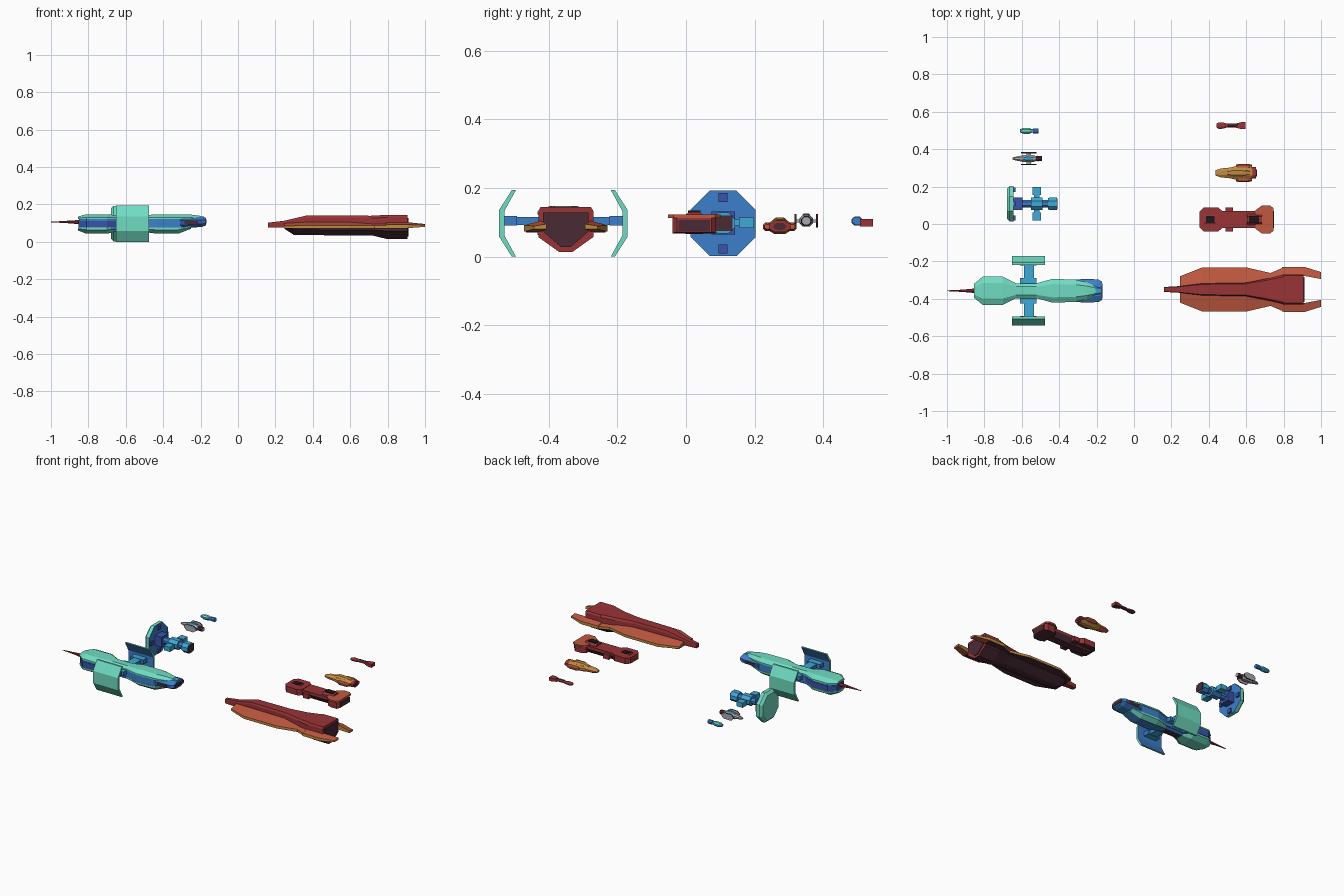
import bpy, bmesh, math

def lin(h):
    v = [int(h[i:i + 2], 16) / 255 for i in (0, 2, 4)]
    return [c / 12.92 if c < .04045 else ((c + .055) / 1.055) ** 2.4 for c in v] + [1]

M = {}
for key, hexa in dict(teal='70DCC2', sky='40A8D6', blue='3C7FCA', navy='3A54AA', red='983336',
                      orange='C05840', gold='C08A40', maroon='4A2A34', grey='A8A8B0',
                      black='1E161A').items():
    M[key] = bpy.data.materials.new(key + ' paint')
    M[key].diffuse_color = lin(hexa)

# Cross-sections: y in -1..1 (half width), z in 0..1 (bottom to top)
def sym(half):
    return half + [(-y, z) for y, z in reversed(half)]

BOX = sym([(1, 0), (1, 1)])
ROOF = sym([(1, 0), (1, .35), (.55, 1)])
BOWL = sym([(.55, 0), (1, .65), (1, 1)])
OCT = sym([(.45, 0), (1, .3), (1, .7), (.45, 1)])
VEE = sym([(.25, 0), (1, .65), (1, 1)])
REG = sym([(.414, 0), (1, .293), (1, .707), (.414, 1)])

# Colour rules: face normal -> material slot
def underside(n):
    return n.z < -.3

def walls(n):
    return abs(n.z) < .5

def hull(name, y, prof, stations, mats, rule=None):
    """Loft a cross-section along x; station = (x, half width, z low, z high)."""
    bm = bmesh.new()
    rings = [[bm.verts.new((x, y + w * py, a + (b - a) * pz)) for py, pz in prof]
             for x, w, a, b in stations]
    n = len(prof)
    for r, s in zip(rings, rings[1:]):
        for i in range(n):
            bm.faces.new((r[i], r[(i + 1) % n], s[(i + 1) % n], s[i]))
    bm.faces.new(rings[0])
    bm.faces.new(rings[-1])
    bmesh.ops.recalc_face_normals(bm, faces=bm.faces)
    bm.normal_update()
    if rule:
        for f in bm.faces:
            f.material_index = int(rule(f.normal))
    me = bpy.data.meshes.new(name)
    bm.to_mesh(me)
    bm.free()
    for m in mats.split():
        me.materials.append(M[m])
    ob = bpy.data.objects.new(name, me)
    bpy.context.collection.objects.link(ob)
    return ob

def box(name, x0, x1, y, w, z0, z1, mats, prof=BOX, rule=None):
    return hull(name, y, prof, [(x0, w, z0, z1), (x1, w, z0, z1)], mats, rule)

SIDES = ((-1, 'left'), (1, 'right'))

# ---- Blue flagship
Y = -.357
hull('flagship_top_shell', Y, ROOF, [(-.855, .037, .122, .135), (-.81, .075, .122, .147), (-.70, .075, .122, .147),
     (-.63, .04, .12, .14), (-.52, .04, .12, .14), (-.435, .064, .122, .147), (-.31, .059, .122, .147),
     (-.25, .045, .12, .145), (-.205, .027, .12, .139)], 'teal')
hull('flagship_core', Y, BOX, [(-.85, .034, .065, .124), (-.81, .07, .065, .124), (-.70, .07, .065, .124),
     (-.63, .037, .065, .122), (-.52, .037, .065, .122), (-.435, .06, .065, .124), (-.30, .055, .07, .124)], 'blue')
hull('flagship_bow_band', Y, BOX, [(-.852, .036, .08, .112), (-.81, .073, .08, .112), (-.70, .073, .08, .112),
     (-.63, .039, .08, .112)], 'navy')
hull('flagship_chin', Y, BOWL, [(-.855, .037, .06, .075), (-.81, .075, .043, .075), (-.70, .075, .043, .075),
     (-.65, .04, .055, .075)], 'teal')
hull('flagship_waist', Y, BOWL, [(-.65, .038, .055, .075), (-.52, .038, .055, .075)], 'blue')
hull('flagship_belly', Y, BOWL, [(-.52, .038, .055, .075), (-.435, .062, .043, .075),
     (-.32, .058, .043, .075), (-.25, .045, .07, .085)], 'teal blue', lambda n: n.z < -.8)
box('flagship_belly_slot', -.64, -.53, Y, .012, .051, .057, 'maroon')
hull('flagship_stern', Y, OCT, [(-.31, .06, .07, .132), (-.19, .06, .08, .132), (-.172, .05, .088, .128)],
     'blue navy', lambda n: abs(n.y) > .9)
hull('flagship_stern_panel', Y, ROOF, [(-.26, .03, .12, .139), (-.2, .026, .12, .137), (-.178, .022, .12, .133)], 'sky')
box('flagship_engine_slot', -.173, -.168, Y, .04, .098, .118, 'maroon')
hull('flagship_lance', Y, OCT, [(-1, .002, .104, .107), (-.92, .006, .1, .112), (-.84, .013, .093, .117)], 'red')
for s, side in SIDES:
    box(f'flagship_{side}_stern_slot', -.285, -.215, Y + s * .059, .003, .094, .11, 'maroon')
    box(f'flagship_{side}_strut', -.588, -.535, Y + s * .1, .08, .092, .116, 'sky blue', BOX, walls)
    for nm, yy, w in (('inner', .05, .018), ('outer', .155, .02)):
        box(f'flagship_{side}_{nm}_joint', -.61, -.52, Y + s * yy, w, .09, .118, 'sky blue', BOX, walls)
    # bracket-shaped shield wing, teal outside and blue inside
    br = [(.15, 0), (.187, .058), (.187, .136), (.15, .194), (.138, .194), (.172, .132), (.172, .062), (.138, 0)]
    hull(f'flagship_{side}_wing', Y, [(s * a, b) for a, b in br],
         [(-.653, 1, 0, 1), (-.475, 1, 0, 1)], 'teal blue', lambda n: n.y * s < -.3)

# ---- Blue shield cruiser
Y, Z = .108, .097
hull('cruiser_shield', Y, REG, [(-.68, .08, Z - .08, Z + .08), (-.665, .095, Z - .095, Z + .095),
     (-.643, .095, Z - .095, Z + .095)], 'teal blue', lambda n: n.x > .5)
for i in range(4):
    dy, dz = round(math.cos(i * math.pi / 2)) * .075, round(math.sin(i * math.pi / 2)) * .075
    box(f'cruiser_shield_stud_{i}', -.645, -.633, Y + dy, .013, Z + dz - .013, Z + dz + .013, 'navy')
box('cruiser_shield_mount', -.65, -.597, Y, .034, .065, .131, 'navy')
box('cruiser_spine', -.60, -.45, Y, .02, .08, .118, 'blue', OCT)
box('cruiser_hub', -.552, -.488, Y, .034, .07, .128, 'sky blue', OCT, underside)
for s, side in SIDES:
    box(f'cruiser_{side}_arm', -.535, -.505, Y + s * .045, .02, .09, .108, 'sky')
    box(f'cruiser_{side}_pod', -.542, -.498, Y + s * .068, .022, .084, .114, 'sky')
hull('cruiser_engine', Y, OCT, [(-.46, .03, .07, .125), (-.45, .034, .067, .128), (-.412, .034, .067, .128)],
     'sky blue', underside)
box('cruiser_exhaust', -.413, -.408, Y, .028, .075, .12, 'maroon')

# ---- Grey winged fighter
Y = .35
hull('fighter_nose', Y, OCT, [(-.65, .005, .098, .108), (-.625, .012, .093, .114), (-.60, .016, .089, .119)], 'grey')
hull('fighter_body', Y, OCT, [(-.60, .018, .087, .12), (-.545, .02, .087, .122), (-.525, .014, .09, .118)], 'grey')
hull('fighter_canopy', Y, ROOF, [(-.595, .009, .112, .12), (-.575, .014, .112, .126), (-.54, .012, .112, .124)], 'sky')
hull('fighter_engine', Y, OCT, [(-.53, .01, .094, .114), (-.515, .015, .09, .118), (-.492, .013, .092, .116)],
     'maroon grey', lambda n: n.x > .9)
for s, side in SIDES:
    box(f'fighter_{side}_strut', -.575, -.55, Y + s * .022, .012, .1, .108, 'grey')
    hull(f'fighter_{side}_fin', Y + s * .031, BOX, [(-.605, .003, .1, .11), (-.59, .003, .085, .124),
         (-.54, .003, .085, .124), (-.522, .003, .098, .112)], 'grey maroon', lambda n: abs(n.y) < .5)

# ---- Blue scout
Y = .498
hull('scout_nose', Y, OCT, [(-.61, .008, .097, .11), (-.59, .016, .09, .117), (-.56, .016, .09, .117),
     (-.545, .009, .095, .112)], 'teal sky', lambda n: n.z < .7)
box('scout_neck', -.55, -.535, Y, .009, .095, .112, 'sky')
box('scout_engine', -.54, -.51, Y, .013, .092, .116, 'blue', OCT)

# ---- Red flagship
Y = -.35
RIDGE = sym([(1, 0), (1, .8), (.85, 1)])
hull('dreadnought_ridge', Y, RIDGE, [(.16, .013, .076, .102), (.245, .018, .075, .112), (.365, .032, .075, .14),
     (.60, .036, .075, .14), (.71, .058, .075, .139), (.80, .08, .075, .144)], 'red')
box('dreadnought_stern', .80, .907, Y, .08, .07, .144, 'red', sym([(1, 0), (1, .85), (.92, 1)]))
hull('dreadnought_deck', Y, sym([(1, 0), (1, .45), (.3, 1)]), [(.245, .07, .073, .098), (.365, .118, .073, .105),
     (.60, .118, .073, .105), (.73, .088, .073, .105), (.80, .118, .073, .105), (.907, .118, .073, .105)],
     'orange gold', lambda n: abs(n.z) < .3 and abs(n.x) < .9)
hull('dreadnought_underplate', Y, BOX, [(.247, .068, .07, .074), (.365, .116, .07, .074), (.60, .116, .07, .074),
     (.73, .086, .07, .074), (.80, .114, .07, .074), (.906, .114, .07, .074)], 'maroon')
for s, side in SIDES:
    hull(f'dreadnought_{side}_fin', Y, [(s * y, z) for y, z in ((.6, 0), (1, 0), (1, .6), (.6, 1))],
         [(.79, .119, .073, .104), (.91, .121, .073, .104), (1.0, .093, .08, .095)], 'orange gold',
         lambda n: abs(n.z) < .3)
hull('dreadnought_keel', Y, VEE, [(.25, .03, .068, .08), (.30, .07, .036, .08), (.72, .075, .033, .08),
     (.80, .08, .014, .08), (.907, .08, .014, .08)], 'maroon red', lambda n: n.x > .9)
hull('dreadnought_exhaust', Y, sym([(.22, 0), (1, .45), (1, 1)]), [(.905, .066, .028, .128), (.912, .066, .028, .128)],
     'maroon')

# ---- Red carrier
Y = .024
hull('carrier_head', Y, BOX, [(.35, .04, .08, .118), (.372, .064, .08, .118), (.45, .064, .08, .118),
     (.473, .045, .08, .118)], 'red maroon', underside)
hull('carrier_body', Y, BOWL, [(.37, .04, .07, .11), (.47, .045, .066, .115), (.67, .045, .066, .115)],
     'red maroon', underside)
box('carrier_side_tabs', .49, .53, Y, .063, .075, .105, 'red maroon', BOX, underside)
hull('carrier_stern', Y, BOX, [(.66, .05, .068, .114), (.685, .064, .068, .114), (.73, .064, .068, .114),
     (.745, .05, .072, .114)], 'red maroon', underside)
hull('carrier_stern_roof', Y, BOX, [(.65, .05, .112, .122), (.685, .076, .112, .122), (.727, .076, .112, .122),
     (.746, .06, .112, .122)], 'orange')
box('carrier_exhaust', .744, .749, Y, .046, .075, .107, 'maroon')
box('carrier_tower', .605, .685, Y, .03, .11, .13, 'red', ROOF)
box('carrier_tower_hatch', .615, .668, Y, .018, .129, .134, 'black')
box('carrier_bow_hatch_rim', .375, .44, Y, .03, .112, .122, 'red', ROOF)
box('carrier_bow_hatch', .385, .43, Y, .018, .12, .125, 'black')

# ---- Gold gunship
Y = .273
hull('gunship_nose', Y, OCT, [(.435, .014, .08, .092), (.465, .024, .073, .1), (.53, .03, .07, .104)],
     'orange gold', lambda n: n.z > .6)
hull('gunship_body', Y, OCT, [(.51, .028, .07, .105), (.545, .036, .066, .108), (.60, .036, .066, .108),
     (.645, .028, .07, .104)], 'gold')
hull('gunship_canopy', Y, ROOF, [(.50, .012, .098, .106), (.53, .022, .1, .114), (.58, .022, .1, .114),
     (.62, .014, .098, .108)], 'gold')
box('gunship_engine', .615, .653, Y, .031, .071, .105, 'red', OCT)
box('gunship_exhaust', .65, .657, Y, .018, .078, .098, 'maroon', OCT)
for s, side in SIDES:
    hull(f'gunship_{side}_nacelle', Y + s * .036, OCT, [(.545, .008, .08, .094), (.56, .013, .074, .1),
         (.61, .013, .074, .1), (.63, .008, .08, .094)], 'orange')

# ---- Red scout
Y = .526
hull('raider_nose', Y, OCT, [(.44, .01, .094, .104), (.455, .018, .09, .108), (.48, .016, .09, .108),
     (.495, .01, .093, .105)], 'red maroon', underside)
box('raider_neck', .49, .56, Y, .011, .092, .106, 'red maroon', OCT, underside)
box('raider_cabin', .50, .555, Y, .007, .1, .11, 'maroon', ROOF)
hull('raider_engine', Y, BOX, [(.545, .011, .091, .107), (.575, .019, .088, .109), (.597, .019, .088, .109)],
     'red maroon', underside)
